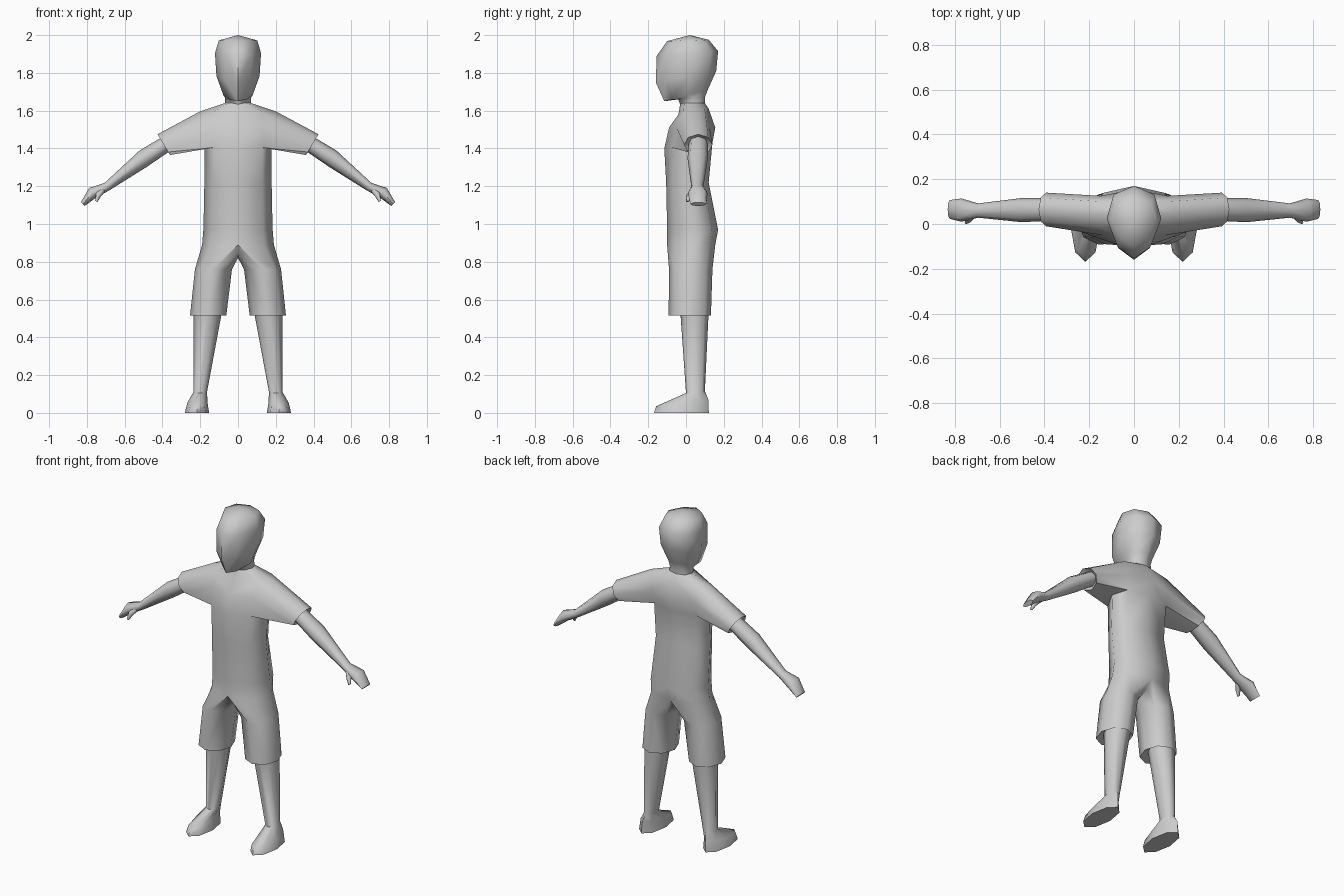
import bpy, bmesh, math
from mathutils import Vector

if "Cube" in bpy.data.objects:
    bpy.data.objects.remove(bpy.data.objects["Cube"])

grey = bpy.data.materials.new("plain_grey")
grey.diffuse_color = (0.6, 0.6, 0.6, 1)
grey.use_nodes = True
grey.node_tree.nodes["Principled BSDF"].inputs["Base Color"].default_value = grey.diffuse_color


def ring(c, u, v, start=0):
    """Eight points around centre c, beginning on the -u side."""
    c, u, v = Vector(c), Vector(u), Vector(v)
    return [c - u * math.cos(t) + v * math.sin(t)
            for t in (math.radians(start + 45 * k) for k in range(8))]


def half_ring(yf, zf, yb, zb, w, front=0.6, back=0.75):
    """Five points from front centre, round the side, to back centre."""
    pts = []
    for x, s in ((0, 0), (front, 0.16), (1, 0.55), (back, 0.88), (0, 1)):
        pts.append(Vector((x * w, yf + (yb - yf) * s, zf + (zb - zf) * s)))
    return pts


def add(bm, pts):
    return [bm.verts.new(p) for p in pts]


def bridge(bm, a, b, closed=True, skip=()):
    n = len(a)
    for i in range(n if closed else n - 1):
        if i not in skip:
            j = (i + 1) % n
            bm.faces.new((a[i], a[j], b[j], b[i]))


def loft(bm, rings, cap_end=True, first=None):
    prev = first or add(bm, rings.pop(0))
    for r in rings:
        cur = add(bm, r)
        bridge(bm, prev, cur)
        prev = cur
    if cap_end:
        bm.faces.new(prev)


def finish(name, bm):
    """Mirror to the other side, weld and shade."""
    bmesh.ops.delete(bm, geom=[v for v in bm.verts if not v.link_faces], context='VERTS')
    bmesh.ops.recalc_face_normals(bm, faces=bm.faces[:])
    dup = bmesh.ops.duplicate(bm, geom=bm.verts[:] + bm.edges[:] + bm.faces[:])["geom"]
    for v in (g for g in dup if isinstance(g, bmesh.types.BMVert)):
        v.co.x = -v.co.x
    bmesh.ops.reverse_faces(bm, faces=[g for g in dup if isinstance(g, bmesh.types.BMFace)])
    bmesh.ops.remove_doubles(bm, verts=[v for v in bm.verts if abs(v.co.x) < 1e-4], dist=1e-4)
    bmesh.ops.recalc_face_normals(bm, faces=bm.faces[:])
    me = bpy.data.meshes.new(name)
    bm.to_mesh(me)
    bm.free()
    ob = bpy.data.objects.new(name, me)
    me.materials.append(grey)
    bpy.context.collection.objects.link(ob)
    bpy.ops.object.select_all(action='DESELECT')
    ob.select_set(True)
    bpy.context.view_layer.objects.active = ob
    bpy.ops.object.shade_smooth_by_angle(angle=math.radians(65))


# shirt and shorts: torso rings from hip to collar
bm = bmesh.new()
torso = [add(bm, half_ring(*r, front=0.72, back=0.78)) for r in (
    (-0.10, 0.89, 0.155, 0.89, 0.19),
    (-0.10, 0.98, 0.17, 0.97, 0.183),
    (-0.105, 1.22, 0.12, 1.22, 0.178),
    (-0.115, 1.40, 0.14, 1.43, 0.178),
    (-0.09, 1.51, 0.155, 1.51, 0.19),
    (-0.04, 1.58, 0.12, 1.61, 0.20),
    (-0.03, 1.64, 0.10, 1.64, 0.07))]
for k in range(6):
    bridge(bm, torso[k], torso[k + 1], False, (1, 2) if k in (3, 4) else ())

# sleeve grown from the opening in the side
pit, mid, top = torso[3:6]
hole = [pit[1], pit[2], pit[3], mid[3], top[3], top[2], top[1], mid[1]]
sleeve = [((0.393, 0.065, 1.42), (0.033, 0, 0.055), (0, 0.075, 0)),
          ((0.375, 0.065, 1.425), (0.02, 0, 0.037), (0, 0.05, 0))]
loft(bm, [ring(*s, start=-45) for s in sleeve], False, hole)

# shorts leg grown from the hip ring and crotch
crotch = add(bm, [(0, 0.115, 0.84), (0, 0.03, 0.82), (0, -0.055, 0.84)])
legs = [((0.130, 0.025, 0.76), (0, 0.115, 0), (0.098, 0, 0)),
        ((0.158, 0.02, 0.515), (0, 0.112, 0), (0.096, 0, 0)),
        ((0.160, 0.045, 0.53), (0, 0.075, 0), (0.075, 0, 0))]
loft(bm, [ring(*s) for s in legs], False, torso[0] + crotch)
finish("shirt_and_shorts", bm)

# head and neck, closed with a fan at the crown
bm = bmesh.new()
head = [add(bm, half_ring(*r)) for r in (
    (-0.03, 1.63, 0.10, 1.63, 0.07),
    (-0.04, 1.66, 0.10, 1.67, 0.068),
    (-0.115, 1.65, 0.115, 1.71, 0.078),
    (-0.16, 1.75, 0.16, 1.81, 0.114),
    (-0.155, 1.89, 0.17, 1.915, 0.122),
    (-0.10, 1.968, 0.12, 1.975, 0.102))]
for a, b in zip(head, head[1:]):
    bridge(bm, a, b, False)
crown = bm.verts.new((0, 0.02, 2.0))
for i in range(4):
    bm.faces.new((head[-1][i], head[-1][i + 1], crown))
finish("head", bm)

# arms with flat hands
bm = bmesh.new()
arm = [((0.37, 0.065, 1.43), (0.02, 0, 0.037), (0, 0.05, 0)),
       ((0.50, 0.062, 1.347), (0.02, 0, 0.043), (0, 0.054, 0)),
       ((0.695, 0.06, 1.197), (0.012, 0, 0.02), (0, 0.032, 0)),
       ((0.77, 0.062, 1.165), (0.018, 0, 0.026), (0, 0.052, 0)),
       ((0.822, 0.065, 1.105), (0.010, 0, 0.010), (0, 0.042, 0))]
loft(bm, [ring(*s) for s in arm])
finish("arms", bm)

# thumbs
bm = bmesh.new()
thumb = [((0.715, 0.045, 1.185), (0.012, 0, 0.014), (0, 0.018, 0)),
         ((0.738, 0.02, 1.155), (0.013, 0, 0.008), (0, 0.016, 0)),
         ((0.75, 0.008, 1.12), (0.006, 0, 0.003), (0, 0.008, 0))]
loft(bm, [ring(*s) for s in thumb])
finish("thumbs", bm)

# lower legs running into the feet
bm = bmesh.new()
leg = [((0.16, 0.045, 0.535), (0, 0.075, 0), (0.075, 0, 0)),
       ((0.20, 0.05, 0.11), (0, 0.05, 0.005), (0.036, 0, 0)),
       ((0.215, -0.02, 0.053), (0, 0.138, 0.018), (0.054, 0, 0)),
       ((0.217, -0.024, 0), (0, 0.145, 0), (0.064, 0, 0))]
loft(bm, [ring(*s) for s in leg])
finish("legs_and_feet", bm)
